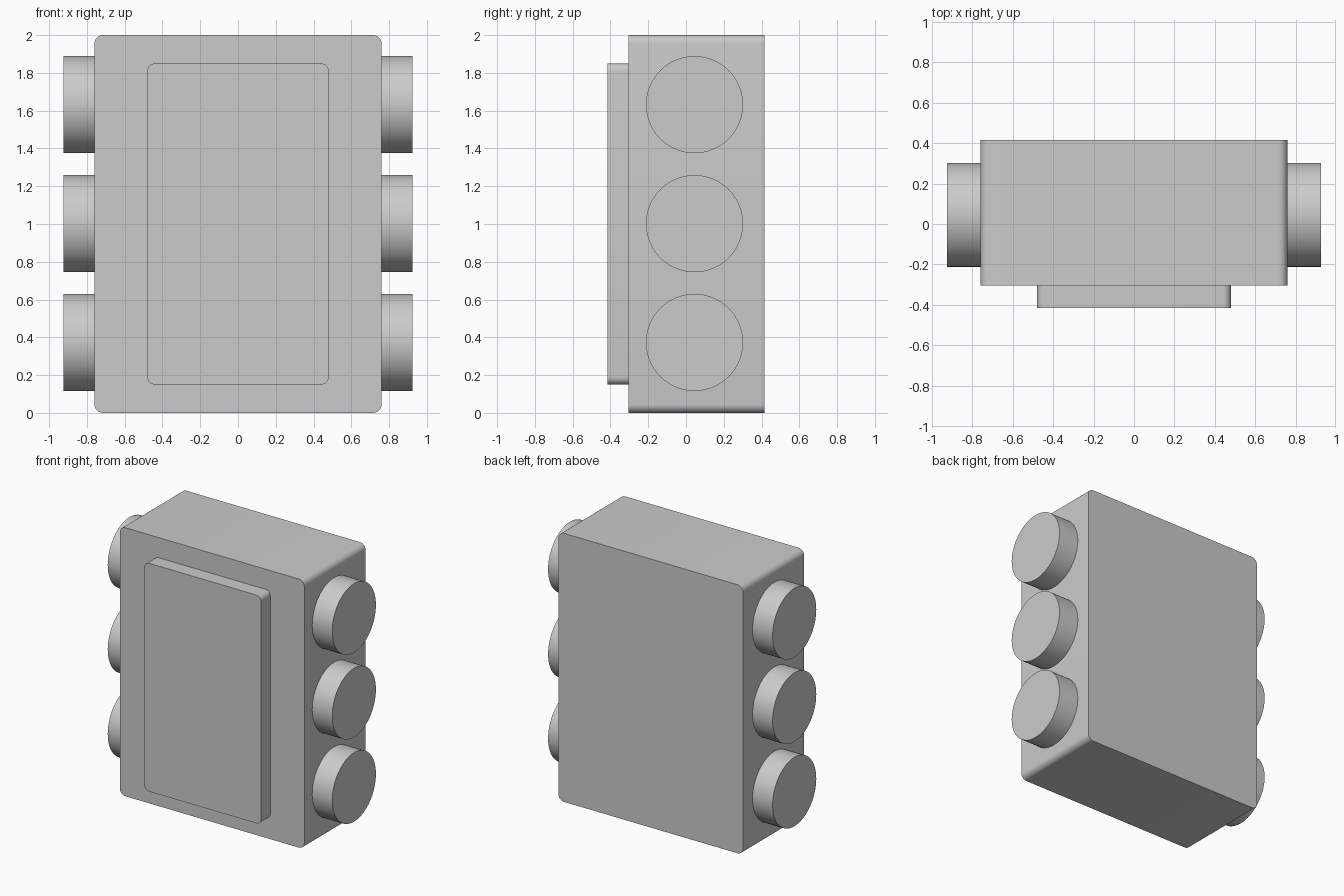
import bpy, bmesh, math
from mathutils import Matrix, Vector

if "Cube" in bpy.data.objects:
    bpy.data.objects.remove(bpy.data.objects["Cube"])


def finish(bm, name, angle=35):
    mesh = bpy.data.meshes.new(name)
    bm.to_mesh(mesh)
    bm.free()
    obj = bpy.data.objects.new(name, mesh)
    bpy.context.collection.objects.link(obj)
    bpy.ops.object.select_all(action='DESELECT')
    obj.select_set(True)
    bpy.context.view_layer.objects.active = obj
    bpy.ops.object.shade_smooth_by_angle(angle=math.radians(angle))
    return obj


def rounded_slab(name, half_x, y0, y1, z0, z1, radius):
    """Box whose four front-to-back edges are rounded."""
    bm = bmesh.new()
    bmesh.ops.create_cube(bm, size=1)
    bmesh.ops.scale(bm, vec=Vector((2 * half_x, y1 - y0, z1 - z0)), verts=bm.verts)
    bmesh.ops.translate(bm, vec=Vector((0, (y0 + y1) / 2, (z0 + z1) / 2)), verts=bm.verts)
    edges = [e for e in bm.edges if abs(e.verts[0].co.y - e.verts[1].co.y) > 0.01]
    bmesh.ops.bevel(bm, geom=edges, offset=radius, segments=6, profile=0.5, affect='EDGES')
    return finish(bm, name)


def side_knob(name, side, z):
    """Round stub on a side wall, with its axis along x."""
    inner, outer = 0.75, 0.925
    place = Matrix.Translation((side * (inner + outer) / 2, 0.045, z)) @ Matrix.Rotation(math.pi / 2, 4, 'Y')
    bm = bmesh.new()
    bmesh.ops.create_cone(bm, cap_ends=True, segments=64, radius1=0.257, radius2=0.257,
                          depth=outer - inner, matrix=place)
    return finish(bm, name)


# Main housing and raised front panel
rounded_slab("body", 0.76, -0.305, 0.415, 0.0, 2.0, 0.045)
rounded_slab("front_panel", 0.48, -0.415, -0.30, 0.15, 1.85, 0.04)

# Three round knobs on each side
for label, side in (("left", -1), ("right", 1)):
    for level, z in (("lower", 0.373), ("middle", 1.002), ("upper", 1.632)):
        side_knob(f"{label}_{level}_knob", side, z)
